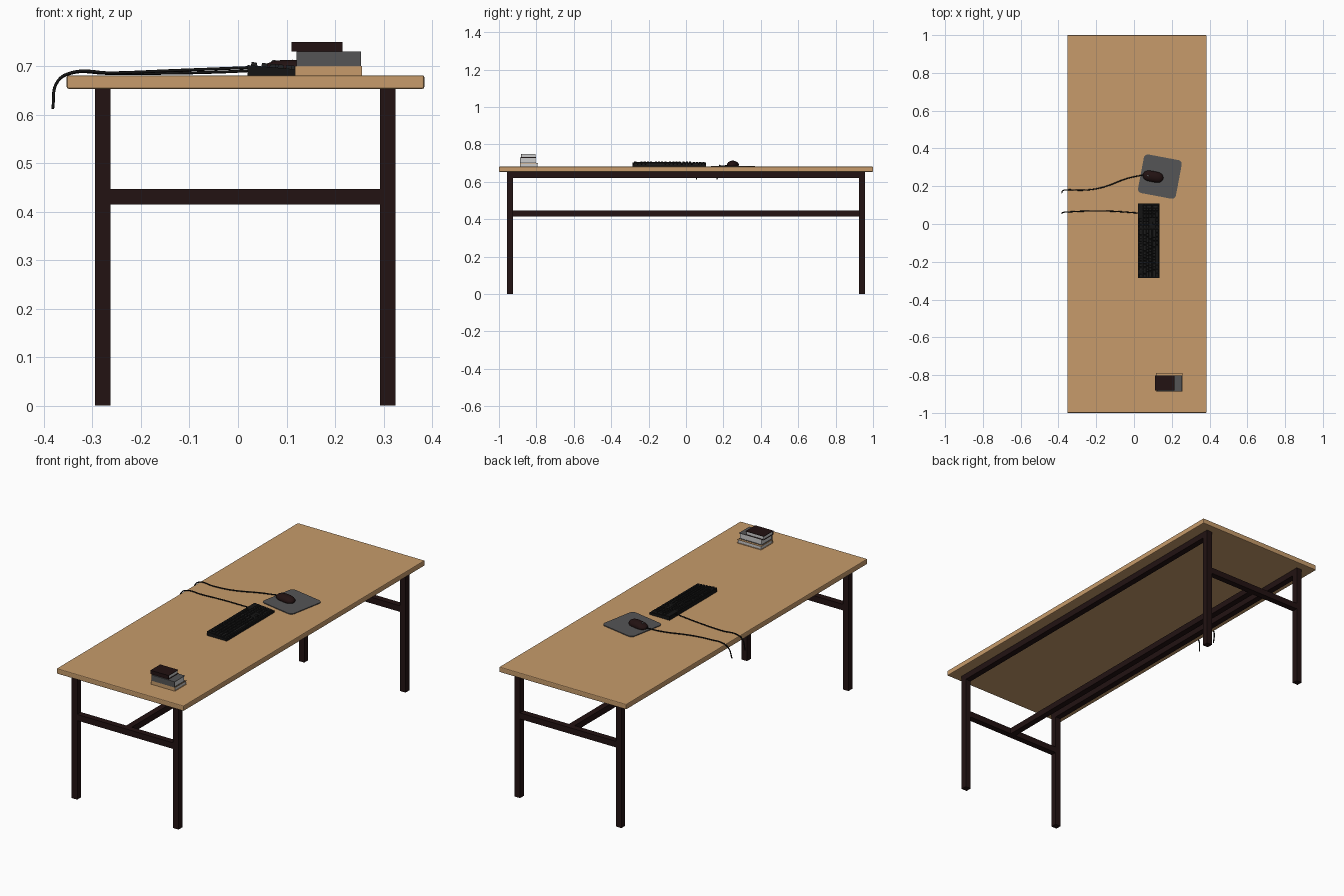
import bpy, bmesh, math
from mathutils import Vector, Matrix

if "Cube" in bpy.data.objects:
    bpy.data.objects.remove(bpy.data.objects["Cube"])


def mat(name, rgb):
    m = bpy.data.materials.new(name)
    m.diffuse_color = (*rgb, 1)
    m.use_nodes = True
    m.node_tree.nodes["Principled BSDF"].inputs["Base Color"].default_value = m.diffuse_color
    return m


WOOD = mat("light wood", (0.57, 0.33, 0.147))
DARK = mat("dark brown", (0.016, 0.006, 0.006))
BLACK = mat("black", (0.007, 0.007, 0.007))
KEYS = mat("key black", (0.012, 0.012, 0.012))
GREY = mat("mid grey", (0.09, 0.09, 0.092))
PAGES = mat("paper", (0.6, 0.6, 0.6))


def add(name, bm, material):
    bmesh.ops.recalc_face_normals(bm, faces=bm.faces[:])
    me = bpy.data.meshes.new(name)
    bm.to_mesh(me)
    bm.free()
    me.materials.append(material)
    ob = bpy.data.objects.new(name, me)
    bpy.context.collection.objects.link(ob)
    return ob


def box_into(bm, lo, hi):
    lo, hi = Vector(lo), Vector(hi)
    m = Matrix.Translation((lo + hi) / 2) @ Matrix.Diagonal((*(hi - lo), 1))
    return bmesh.ops.create_cube(bm, size=1, matrix=m)["verts"]


def box(name, lo, hi, material, bevel=0, segments=2):
    bm = bmesh.new()
    box_into(bm, lo, hi)
    ob = add(name, bm, material)
    if bevel:
        b = ob.modifiers.new("bevel", "BEVEL")
        b.width, b.segments = bevel, segments
    return ob


def smooth(ob, angle=40):
    bpy.ops.object.select_all(action="DESELECT")
    ob.select_set(True)
    bpy.context.view_layer.objects.active = ob
    bpy.ops.object.shade_smooth_by_angle(angle=math.radians(angle))


# Table top
TOP = 0.681
UNDER = 0.653
box("table_top", (-0.353, -1, UNDER), (0.384, 1, TOP), WOOD, 0.004)

# Legs, end bars, side rails and centre stretcher
LX, LY = (-0.279, 0.309), (-0.941, 0.941)
H = 0.016
for i, x in enumerate(LX):
    for j, y in enumerate(LY):
        box(f"leg_{i}{j}", (x - H, y - H, 0), (x + H, y + H, UNDER), DARK)
    box(f"side_rail_{i}", (x - H, LY[0] + H, 0.621), (x + H, LY[1] - H, UNDER), DARK)
for j, y in enumerate(LY):
    box(f"end_bar_{j}", (LX[0] + H, y - H, 0.415), (LX[1] - H, y + H, 0.447), DARK)
cx = sum(LX) / 2
box("centre_stretcher", (cx - H, LY[0] + H, 0.415), (cx + H, LY[1] - H, 0.447), DARK)

# Keyboard body, a wedge that is higher at the back (-x)
X0, X1, Y0, Y1 = 0.02, 0.135, -0.286, 0.108
ZB, ZF = 0.702, 0.692
bm = bmesh.new()
for v in box_into(bm, (X0, Y0, TOP), (X1, Y1, ZF)):
    if v.co.z > TOP + 0.001 and v.co.x < X0 + 0.001:
        v.co.z = ZB
add("keyboard_body", bm, BLACK)

# Keys: rows from back to front, three blocks along y; positions in key units
U = (Y1 - Y0 - 0.012) / 22.5
RX = (X1 - X0 - 0.010) / 6.3
bm = bmesh.new()


def key(row, start, width, depth=1):
    xa = X0 + 0.005 + RX * (row + (0.3 if row else 0))
    xb = xa + RX * depth
    ya = Y0 + 0.006 + U * start
    yb = ya + U * width
    for v in box_into(bm, (xa + 0.001, ya + 0.001, -0.002), (xb - 0.001, yb - 0.001, 0.007)):
        if v.co.z > 0:
            v.co.x += 0.0022 if v.co.x < (xa + xb) / 2 else -0.0022
            v.co.y += 0.0022 if v.co.y < (ya + yb) / 2 else -0.0022
        v.co.z += ZB + (ZF - ZB) * (v.co.x - X0) / (X1 - X0)


def run(row, start, widths):
    for w in widths:
        key(row, start, w)
        start += w


run(0, 0, [1])
for s in (2, 6.5, 11):
    run(0, s, [1] * 4)
run(1, 0, [1] * 13 + [2])
run(2, 0, [1.5] + [1] * 12 + [1.5])
run(3, 0, [1.75] + [1] * 11 + [2.25])
run(4, 0, [2.25] + [1] * 10 + [2.75])
run(5, 0, [1.25] * 3 + [6.25] + [1.25] * 4)
for r in (0, 1, 2):
    run(r, 15.25, [1] * 3)
key(4, 16.25, 1)
run(5, 15.25, [1] * 3)
run(1, 18.5, [1] * 4)
for r in (2, 3, 4):
    run(r, 18.5, [1] * 3)
run(5, 18.5, [2, 1])
key(2, 21.5, 1, 2)
key(4, 21.5, 1, 2)
add("keyboard_keys", bm, KEYS)

# Mouse pad with rounded corners
PAD = Matrix.Translation((0.137, 0.251, 0)) @ Matrix.Rotation(math.radians(-10.7), 4, "Z")
bm = bmesh.new()
box_into(bm, (-0.102, -0.104, TOP), (0.102, 0.104, TOP + 0.004))
corners = [e for e in bm.edges if abs(e.verts[0].co.z - e.verts[1].co.z) > 0.001]
bmesh.ops.bevel(bm, geom=corners, offset=0.022, segments=5, profile=0.5, affect="EDGES")
bm.transform(PAD)
add("mouse_pad", bm, GREY)

# Mouse: half ellipsoid, slightly narrower in the middle, front towards -x
MOUSE = Matrix.Translation((0.101, 0.251, TOP + 0.004)) @ Matrix.Rotation(math.radians(-10.7), 4, "Z")
bm = bmesh.new()
bmesh.ops.create_uvsphere(bm, u_segments=32, v_segments=20, radius=1)
for v in bm.verts:
    x, y, z = v.co
    waist = 0.031 * (1 - 0.08 * math.cos(x * math.pi))
    sx = math.copysign(abs(x) ** 0.85, x)
    v.co = (0.055 * sx, waist * y, max(0, 0.006 + (0.022 + 0.002 * x) * z))
bmesh.ops.remove_doubles(bm, verts=bm.verts[:], dist=0.00005)
bm.transform(MOUSE)
smooth(add("mouse_body", bm, DARK), 50)

# Scroll wheel
bm = bmesh.new()
bmesh.ops.create_cone(bm, cap_ends=True, segments=20, radius1=0.007, radius2=0.007, depth=0.006,
                      matrix=MOUSE @ Matrix.Translation((-0.027, 0, 0.0205)) @ Matrix.Rotation(math.pi / 2, 4, "X"))
smooth(add("mouse_wheel", bm, GREY))


# Cables running over the back edge of the table
def cable(name, pts):
    cu = bpy.data.curves.new(name, "CURVE")
    cu.dimensions = "3D"
    cu.bevel_depth, cu.bevel_resolution, cu.resolution_u = 0.003, 2, 8
    cu.use_fill_caps = True
    sp = cu.splines.new("BEZIER")
    sp.bezier_points.add(len(pts) - 1)
    for p, co in zip(sp.bezier_points, pts):
        p.co = co
        p.handle_left_type = p.handle_right_type = "AUTO"
    cu.materials.append(BLACK)
    bpy.context.collection.objects.link(bpy.data.objects.new(name, cu))


cable("mouse_cable", [(0.052, 0.26, 0.692), (-0.03, 0.243, 0.688), (-0.17, 0.193, 0.685), (-0.27, 0.179, 0.685),
                      (-0.345, 0.181, 0.685), (-0.372, 0.179, 0.668), (-0.382, 0.165, 0.612)])
cable("keyboard_cable", [(0.025, 0.058, 0.697), (-0.13, 0.068, 0.691), (-0.26, 0.068, 0.686),
                         (-0.345, 0.064, 0.686), (-0.372, 0.062, 0.668), (-0.382, 0.056, 0.612)])


# Stacked books: spine at the front (-y), pages visible on the other sides
def book(name, x0, x1, y0, y1, z0, z1, cover):
    t = 0.002
    bm = bmesh.new()
    box_into(bm, (x0, y0, z0), (x1, y1, z0 + t))
    box_into(bm, (x0, y0, z1 - t), (x1, y1, z1))
    box_into(bm, (x0, y0, z0 + t), (x1, y0 + t, z1 - t))
    add(name + "_cover", bm, cover)
    box(name + "_pages", (x0 + 0.003, y0 + t, z0 + t), (x1 - 0.003, y1 - 0.003, z1 - t), PAGES)


book("bottom_book", 0.117, 0.256, -0.888, -0.79, TOP, 0.700, WOOD)
book("middle_book", 0.121, 0.254, -0.888, -0.802, 0.700, 0.730, GREY)
book("top_book", 0.110, 0.215, -0.882, -0.802, 0.730, 0.750, DARK)
